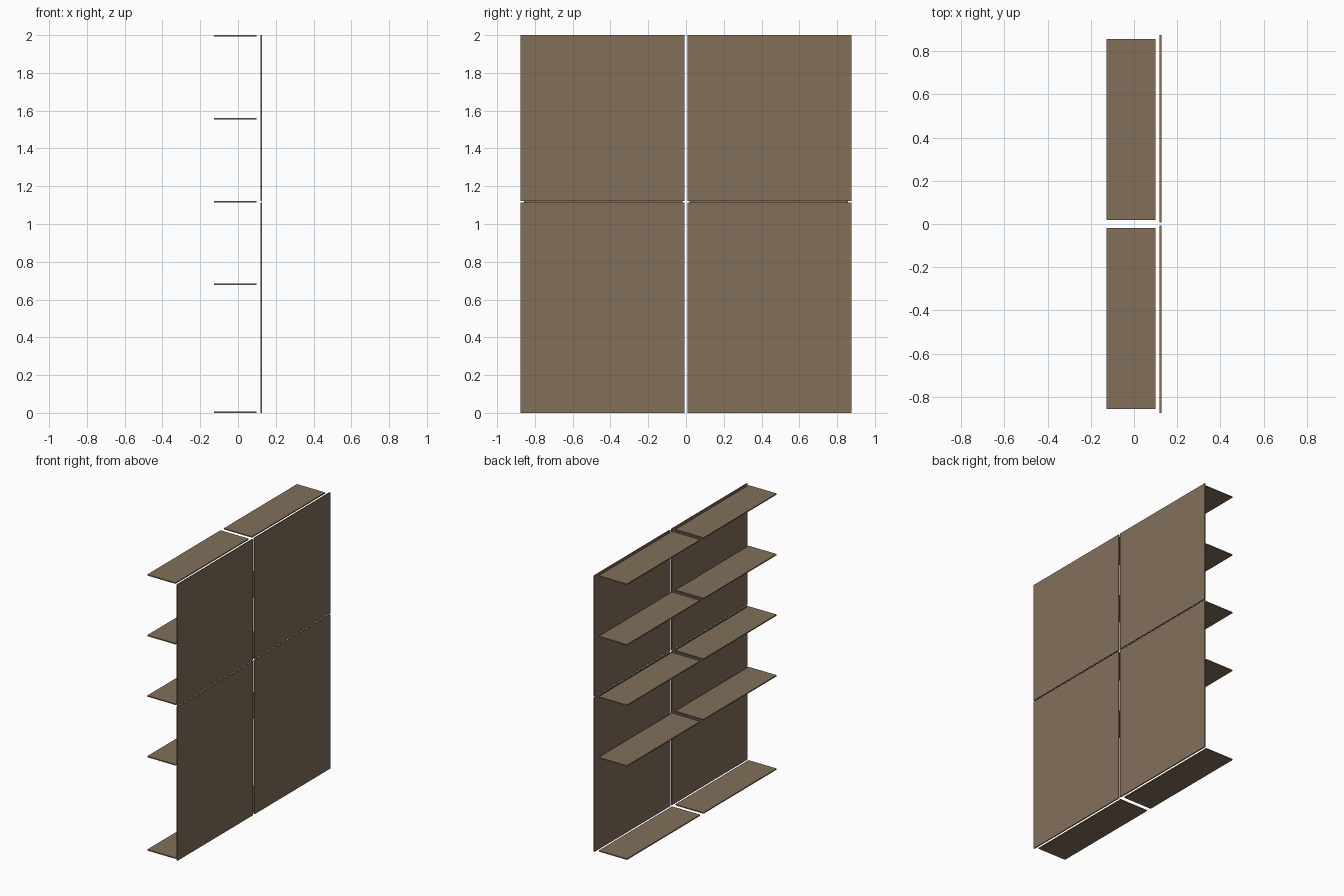
import bpy

if "Cube" in bpy.data.objects:
    bpy.data.objects.remove(bpy.data.objects["Cube"])

wood = bpy.data.materials.new("brown_wood")
wood.diffuse_color = (0.223, 0.162, 0.102, 1)
wood.use_nodes = True
wood.node_tree.nodes["Principled BSDF"].inputs["Base Color"].default_value = wood.diffuse_color


def board(name, lo, hi):
    """Flat board spanning two opposite corners."""
    bpy.ops.mesh.primitive_cube_add(size=1, location=[(a + b) / 2 for a, b in zip(lo, hi)])
    ob = bpy.context.object
    ob.name = name
    ob.scale = [b - a for a, b in zip(lo, hi)]
    bpy.ops.object.transform_apply(location=False, rotation=False, scale=True)
    ob.data.materials.append(wood)
    return ob


T = 0.008  # board thickness
shelf_heights = [0.004, 0.680, 1.119, 1.557, 1.996]
panel_spans = {"lower": (0.0, 1.115), "upper": (1.123, 2.0)}

for side, s in (("left", -1), ("right", 1)):
    # shelves of this bay
    y0, y1 = sorted((s * 0.019, s * 0.857))
    for i, z in enumerate(shelf_heights):
        board(f"{side}_shelf_{i + 1}", (-0.127, y0, z - T / 2), (0.099, y1, z + T / 2))
    # back panels of this bay
    y0, y1 = sorted((s * 0.008, s * 0.875))
    for part, (z0, z1) in panel_spans.items():
        board(f"{side}_{part}_back_panel", (0.127 - T, y0, z0), (0.127, y1, z1))
